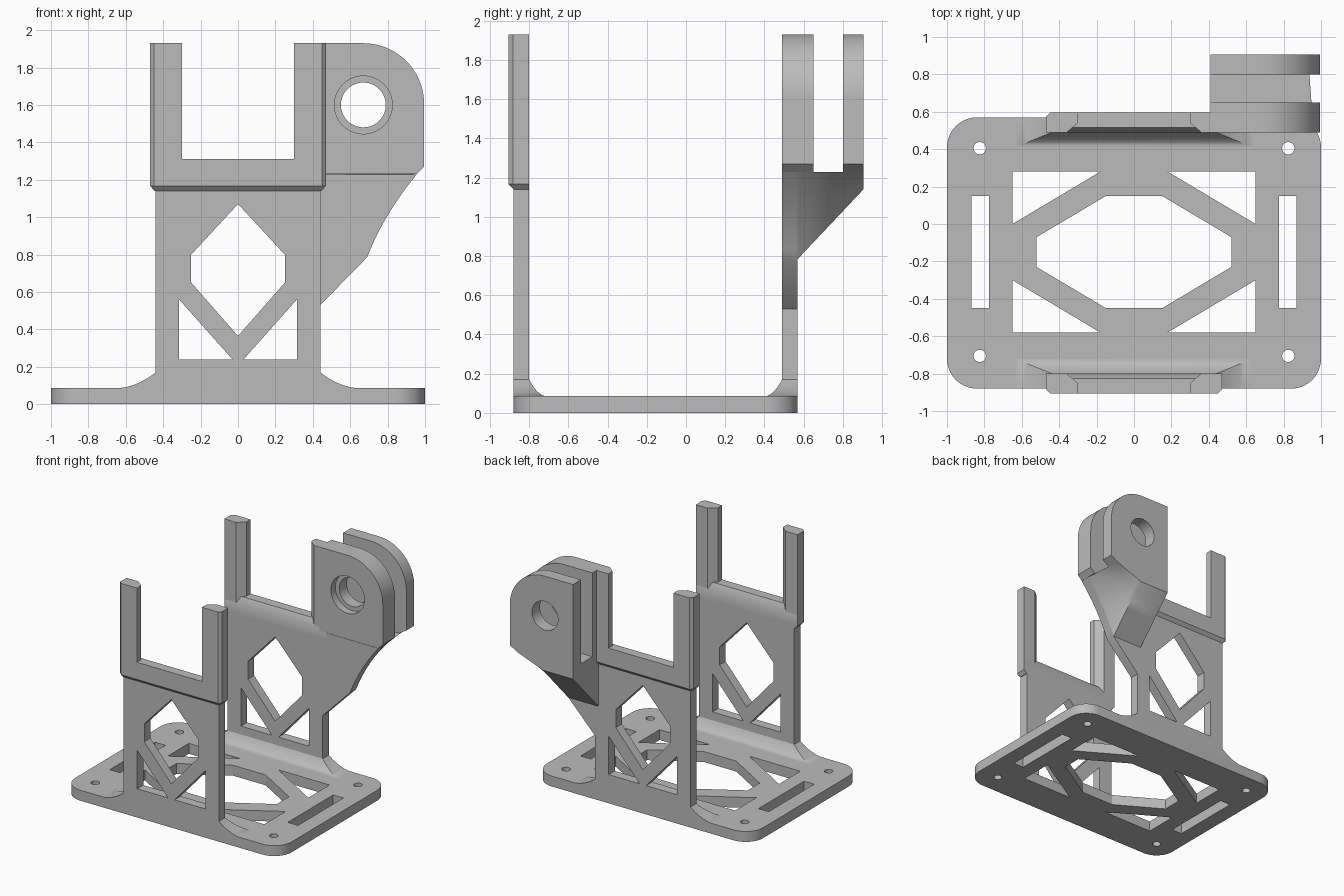
import bpy, bmesh, math

if "Cube" in bpy.data.objects:
    bpy.data.objects.remove(bpy.data.objects["Cube"])

grey = bpy.data.materials.new("plain grey")
grey.diffuse_color = (0.5, 0.5, 0.5, 1)
grey.use_nodes = True
grey.node_tree.nodes["Principled BSDF"].inputs["Base Color"].default_value = grey.diffuse_color


def finish(name, verts, faces):
    me = bpy.data.meshes.new(name)
    me.from_pydata(verts, [], faces)
    bm = bmesh.new()
    bm.from_mesh(me)
    bmesh.ops.recalc_face_normals(bm, faces=bm.faces)
    bm.to_mesh(me)
    bm.free()
    me.materials.append(grey)
    ob = bpy.data.objects.new(name, me)
    bpy.context.collection.objects.link(ob)
    bpy.ops.object.select_all(action='DESELECT')
    ob.select_set(True)
    bpy.context.view_layer.objects.active = ob
    bpy.ops.object.shade_smooth_by_angle(angle=math.radians(30))
    return ob


def plate(name, loops, place, a, b):
    """Flat outline (first loop) with holes, thickened from a to b."""
    bm = bmesh.new()
    for loop in loops:
        vs = [bm.verts.new((p[0], p[1], 0)) for p in loop]
        for i in range(len(vs)):
            bm.edges.new((vs[i - 1], vs[i]))
    bm.verts.index_update()
    bmesh.ops.triangle_fill(bm, use_beauty=True, use_dissolve=False,
                            edges=bm.edges[:], normal=(0, 0, 1))
    tris = [[v.index for v in f.verts] for f in bm.faces]
    bm.free()
    pts = [p for loop in loops for p in loop]
    n = len(pts)
    faces = tris + [[i + n for i in reversed(t)] for t in tris]
    start = 0
    for loop in loops:
        m = len(loop)
        for i in range(m):
            p, q = start + i, start + (i + 1) % m
            faces.append([p, q, q + n, p + n])
        start += m
    verts = [place(*p, a) for p in pts] + [place(*p, b) for p in pts]
    return finish(name, verts, faces)


def loft(name, rings):
    """Skin closed rings of equal length and cap both ends."""
    m = len(rings[0])
    faces = [list(range(m)), [len(rings) * m - 1 - i for i in range(m)]]
    for r in range(len(rings) - 1):
        for i in range(m):
            j = (i + 1) % m
            faces.append([r * m + i, r * m + j, (r + 1) * m + j, (r + 1) * m + i])
    return finish(name, [p for ring in rings for p in ring], faces)


def arc(cx, cy, r, a0, a1, n):
    return [(cx + r * math.cos(math.radians(a0 + (a1 - a0) * i / n)),
             cy + r * math.sin(math.radians(a0 + (a1 - a0) * i / n))) for i in range(n + 1)]


def circle(cx, cy, r, n=40):
    return arc(cx, cy, r, 0, 360, n)[:-1]


def mirrored(loop):
    return [(-x, y) for x, y in loop]


def flat(x, y, d):
    return (x, y, d)


def front(x, z, d):
    return (x, -0.80 - d, z)


def back(x, z, d):
    return (x, 0.49 + d, z)


# Base plate with rounded corners, truss cutouts, slots and screw holes
R = 0.16
outline = (arc(1 - R, 0.57 - R, R, 0, 90, 10) + arc(R - 1, 0.57 - R, R, 90, 180, 10)
           + arc(R - 1, R - 0.88, R, 180, 270, 10) + arc(1 - R, R - 0.88, R, 270, 360, 10))
loops = [outline, [(-0.15, 0.15), (0.15, 0.15), (0.52, -0.07), (0.52, -0.23),
                   (0.15, -0.45), (-0.15, -0.45), (-0.52, -0.23), (-0.52, -0.07)]]
for hole in ([(0.65, 0.28), (0.18, 0.28), (0.65, 0.0)],
             [(0.65, -0.58), (0.18, -0.58), (0.65, -0.30)],
             [(0.775, -0.45), (0.87, -0.45), (0.87, 0.15), (0.775, 0.15)],
             circle(0.825, 0.405, 0.033, 20), circle(0.825, -0.705, 0.033, 20)):
    loops += [hole, mirrored(hole)]
plate("base_plate", loops, flat, 0, 0.087)

# Wall cutouts shared by both uprights
diamond = [(0, 1.07), (0.25, 0.80), (0.25, 0.65), (0, 0.365), (-0.25, 0.65), (-0.25, 0.80)]
corner = [(0.315, 0.24), (0.03, 0.24), (0.315, 0.56)]
cutouts = [diamond, corner, mirrored(corner)]

# Curved lower edge of the side ear
curve = []
for i in range(11):
    t = 0.91 * i / 10
    curve.append(((1 - t) ** 2 * 0.69 + 2 * t * (1 - t) * 0.79 + t * t * 0.99,
                  (1 - t) ** 2 * 0.785 + 2 * t * (1 - t) * 1.04 + t * t * 1.27))

# Uprights
plate("front_wall", [[(-0.44, 0.08), (0.44, 0.08), (0.44, 1.15), (-0.44, 1.15)]] + cutouts,
      front, 0, 0.08)
plate("back_wall", [[(-0.44, 0.08), (0.44, 0.08), (0.44, 0.53)] + curve
                    + [(0.43, curve[-1][1]), (0.43, 1.15), (-0.44, 1.15)]] + cutouts,
      back, 0, 0.08)

for side, place in (("front", front), ("back", back)):
    # Flared foot blending the wall into the base
    rings = []
    for i in range(11):
        u = 1 - i / 10
        z, x = 0.085 + 0.085 * (1 - u) ** 2, 0.44 + 0.22 * u
        rings.append([place(-x, z, -0.09 * u), place(x, z, -0.09 * u),
                      place(x, z, 0.08), place(-x, z, 0.08)])
    loft(side + "_foot", rings)

    # Thicker crossbar with chamfered edges
    rings = []
    for z, x, lip, inner, outer in ((1.14, 0.445, 0.002, 0, 0.08), (1.167, 0.47, 0.022, 0, 0.105),
                                    (1.26, 0.47, 0.022, 0, 0.105), (1.31, 0.47, 0.022, 0.025, 0.105)):
        half = [(x, inner), (x, outer - lip), (x - lip, outer)]
        ring = half + [(-a, d) for a, d in reversed(half)]
        rings.append([place(a, z, d) for a, d in ring])
    loft(side + "_crossbar", rings)

    # Two prongs
    section = [(0.36, 0), (0.30, 0.05), (0.30, 0.105), (0.448, 0.105), (0.47, 0.083), (0.47, 0)]
    for s, word in ((-1, "left"), (1, "right")):
        loft(f"{side}_{word}_prong",
             [[place(s * x, z, d) for x, d in section] for z in (1.26, 1.93)])

# Clevis ears with bolt hole and counterbore
top = arc(0.67, 1.605, 0.325, 0, 90, 20) + [(0.41, 1.93)]


def ear(name, low_x, radius, a, b):
    shape = [(0.41, 1.23), (low_x, 1.23), (0.995, 1.27)] + top
    plate(name, [shape, circle(0.67, 1.60, radius)], back, a, b)


ear("ear_counterbore", curve[-1][0], 0.155, 0, 0.06)
ear("inner_ear", curve[-1][0], 0.12, 0.06, 0.16)
ear("outer_ear", 0.93, 0.12, 0.31, 0.415)

# Sloped bracket under the ears
near = [(0.41, 1.23), (0.41, 0.785)] + curve
far = [(0.41, 1.23), (0.41, 1.14)] + [(0.69 + 0.024 * i, 1.14 + 0.009 * i) for i in range(11)]
loft("ear_bracket", [[back(x, z, 0.08 + 0.335 * k / 6) for x, z in
                      [(p[0] + (q[0] - p[0]) * k / 6, p[1] + (q[1] - p[1]) * k / 6)
                       for p, q in zip(near, far)]] for k in range(7)])
